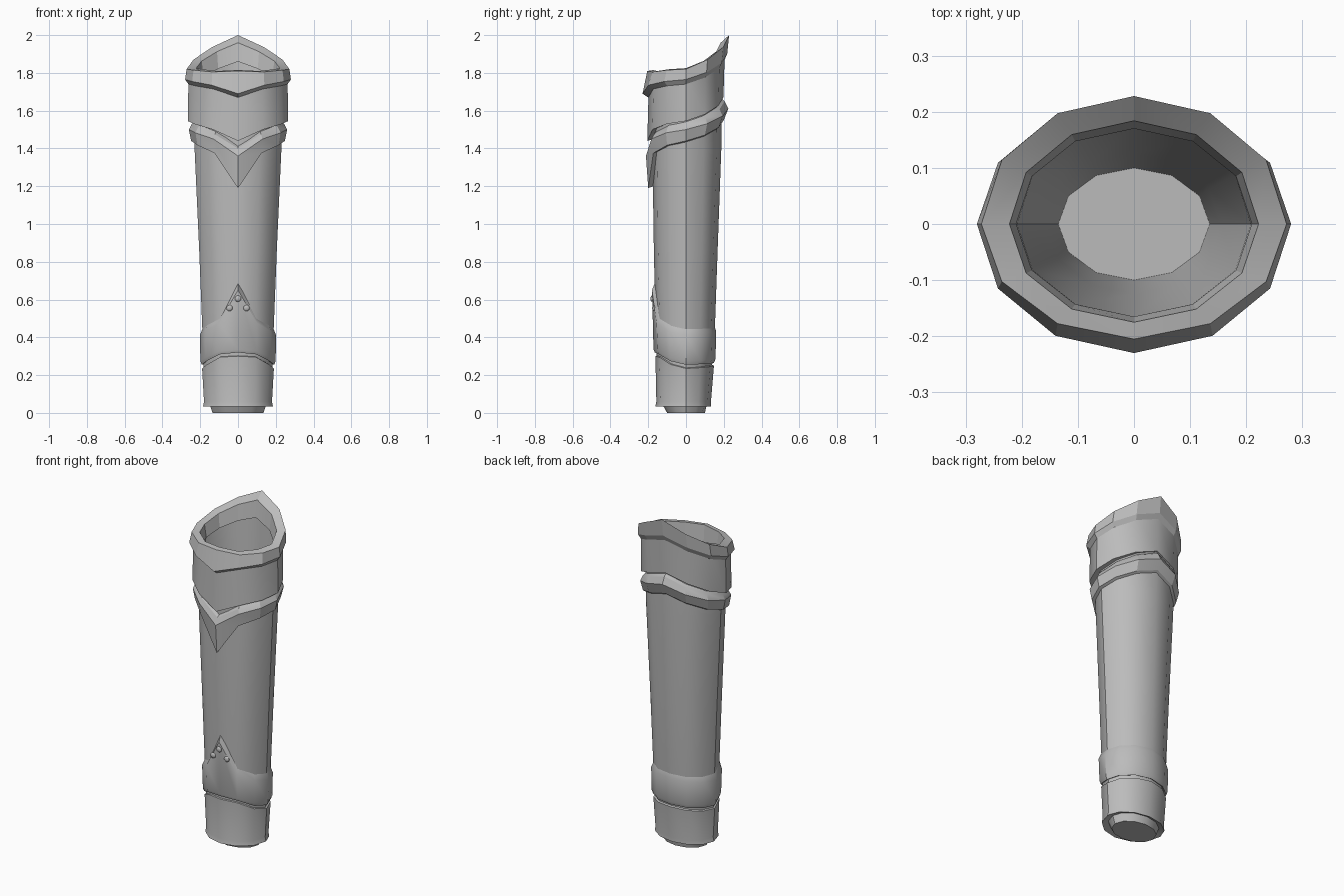
import bpy, bmesh, math
from mathutils import Vector

if "Cube" in bpy.data.objects:
    bpy.data.objects.remove(bpy.data.objects["Cube"], do_unlink=True)

SIDES = 12
metal = bpy.data.materials.new("grey_metal")
metal.use_nodes = True
metal.diffuse_color = (0.5, 0.5, 0.5, 1)
metal.node_tree.nodes["Principled BSDF"].inputs["Base Color"].default_value = (0.5, 0.5, 0.5, 1)


def finish(name, bm, angle=35):
    mesh = bpy.data.meshes.new(name)
    bm.to_mesh(mesh)
    bm.free()
    obj = bpy.data.objects.new(name, mesh)
    bpy.context.collection.objects.link(obj)
    mesh.materials.append(metal)
    bpy.ops.object.select_all(action='DESELECT')
    obj.select_set(True)
    bpy.context.view_layer.objects.active = obj
    bpy.ops.object.shade_smooth_by_angle(angle=math.radians(angle))
    return obj


def height(heights, step):
    """Edge height at a step around from the front (0) to the back (6)."""
    front, near, side, back = heights
    return (front, near, near + (side - near) * 0.65, side,
            side + (back - side) * 0.28, side + (back - side) * 0.65, back)[step]


def loft(name, rings, closed=False, cap=False, angle=35, flip=False):
    """Ring = half width, front depth, back depth, (front, near front, side, back) heights."""
    bm = bmesh.new()
    loops = []
    for rx, front, back, heights in rings:
        loop = []
        for i in range(SIDES):
            a = 2 * math.pi * i / SIDES
            c = math.cos(a)
            loop.append(bm.verts.new((rx * math.sin(a), -c * (front if c > 0 else back),
                                      height(heights, min(i, SIDES - i)))))
        loops.append(loop)
    pairs = list(zip(loops, loops[1:]))
    if closed:
        pairs.append((loops[-1], loops[0]))
    for up, low in pairs:
        for i in range(SIDES):
            j = (i + 1) % SIDES
            bm.faces.new((up[i], low[i], low[j], up[j]))
    if cap:
        bm.faces.new(loops[-1][::-1])
    if flip:
        bmesh.ops.reverse_faces(bm, faces=bm.faces)
    return finish(name, bm, angle)


def level(z):
    return (z,) * 4


# Flared top rim, high at the back and pointed under the front
rim = loft("top_rim", [
    (0.272, 0.205, 0.228, (1.81, 1.805, 1.82, 2.0)),
    (0.28, 0.23, 0.218, (1.69, 1.735, 1.765, 1.9)),
    (0.262, 0.2, 0.2, (1.67, 1.715, 1.74, 1.86)),
    (0.21, 0.165, 0.17, (1.7, 1.73, 1.75, 1.86)),
    (0.222, 0.175, 0.184, (1.815, 1.81, 1.825, 1.96)),
], closed=True, angle=20)

# Battle nick cut into the rim
bm = bmesh.new()
bmesh.ops.create_cone(bm, cap_ends=True, segments=4, radius1=0, radius2=0.03, depth=0.09)
bmesh.ops.translate(bm, verts=bm.verts, vec=Vector((0.19, -0.16, 1.8)))
nick = finish("nick_cutter", bm)
nick.hide_render = True
cut = rim.modifiers.new("nick", 'BOOLEAN')
cut.operation, cut.object, cut.solver = 'DIFFERENCE', nick, 'EXACT'
bpy.context.view_layer.objects.active = rim
bpy.ops.object.modifier_apply(modifier=cut.name)
bpy.data.objects.remove(nick, do_unlink=True)

# Band below the rim
loft("upper_band", [
    (0.262, 0.198, 0.205, (1.7, 1.74, 1.77, 1.9)),
    (0.266, 0.205, 0.198, (1.44, 1.5, 1.545, 1.67)),
    (0.225, 0.17, 0.18, (1.45, 1.51, 1.55, 1.67)),
])

# Collar drawn down to a long point in front
loft("pointed_collar", [
    (0.225, 0.165, 0.18, (1.42, 1.5, 1.55, 1.67)),
    (0.245, 0.195, 0.205, (1.4, 1.475, 1.53, 1.65)),
    (0.26, 0.212, 0.224, (1.36, 1.45, 1.5, 1.61)),
    (0.248, 0.2, 0.2, (1.19, 1.375, 1.44, 1.55)),
    (0.218, 0.172, 0.178, (1.2, 1.385, 1.43, 1.53)),
], angle=25)

# Long tapering shaft
loft("shaft", [
    (0.235, 0.178, 0.19, (1.48, 1.53, 1.58, 1.7)),
    (0.23, 0.178, 0.187, level(1.4)),
    (0.205, 0.17, 0.167, level(0.85)),
    (0.188, 0.16, 0.152, level(0.42)),
    (0.178, 0.148, 0.13, level(0.15)),
])

# Ankle band rising to a pointed plate in front
loft("ankle_band", [
    (0.186, 0.16, 0.15, (0.7, 0.505, 0.45, 0.46)),
    (0.202, 0.18, 0.16, (0.65, 0.475, 0.41, 0.43)),
    (0.199, 0.172, 0.156, (0.335, 0.325, 0.275, 0.285)),
    (0.192, 0.165, 0.148, (0.32, 0.31, 0.255, 0.265)),
    (0.172, 0.14, 0.13, (0.33, 0.32, 0.265, 0.275)),
])

# Rivets on the pointed plate
for name, x, y, z in (("top", 0, -0.18, 0.605), ("left", 0.045, -0.171, 0.555),
                      ("right", -0.045, -0.171, 0.555)):
    bm = bmesh.new()
    bmesh.ops.create_icosphere(bm, subdivisions=2, radius=0.017)
    bmesh.ops.scale(bm, verts=bm.verts, vec=Vector((1, 0.5, 1)))
    bmesh.ops.translate(bm, verts=bm.verts, vec=Vector((x, y, z)))
    finish("rivet_" + name, bm)

# Foot band with stepped underside
loft("foot_band", [
    (0.165, 0.135, 0.125, (0.31, 0.305, 0.245, 0.26)),
    (0.19, 0.162, 0.148, (0.3, 0.295, 0.235, 0.25)),
    (0.18, 0.157, 0.132, level(0.06)),
    (0.185, 0.162, 0.132, level(0.035)),
    (0.15, 0.125, 0.11, level(0.045)),
    (0.135, 0.1, 0.1, level(0.0)),
], cap=True)

# Hollow inside with a floor
loft("inner_lining", [
    (0.222, 0.175, 0.184, (1.81, 1.805, 1.82, 1.955)),
    (0.208, 0.165, 0.175, (1.6, 1.6, 1.62, 1.7)),
    (0.155, 0.125, 0.125, level(0.5)),
    (0.135, 0.1, 0.1, level(0.03)),
], cap=True, flip=True)
